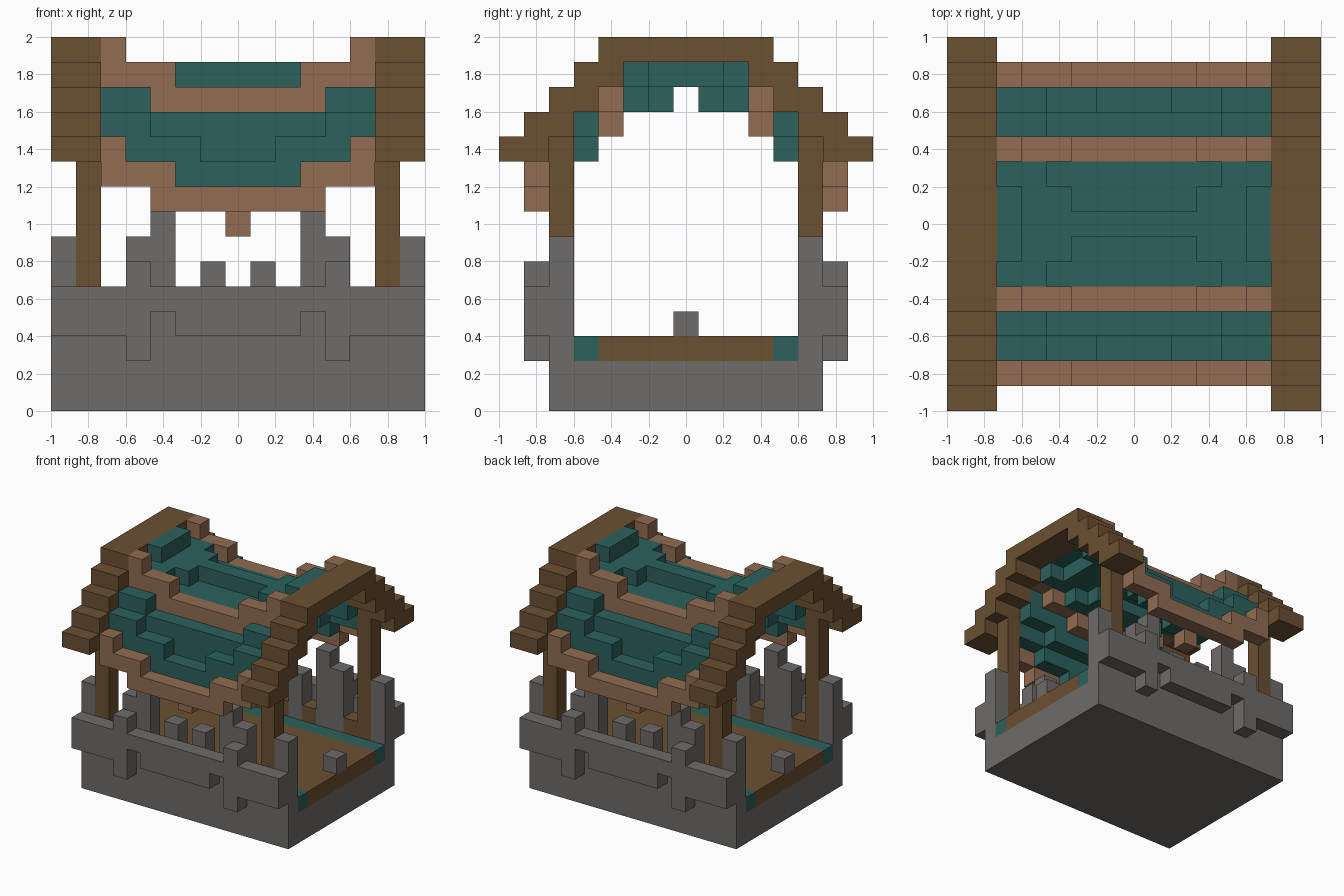
import bpy, bmesh
from mathutils import Vector

U = 2 / 15  # size of one block

cube = bpy.data.objects.get("Cube")
if cube:
    bpy.data.objects.remove(cube, do_unlink=True)


def material(name, rgb):
    m = bpy.data.materials.new(name)
    m.use_nodes = True
    m.diffuse_color = (*rgb, 1)
    m.node_tree.nodes["Principled BSDF"].inputs["Base Color"].default_value = (*rgb, 1)
    return m


STONE = material("grey_stone", (0.156, 0.147, 0.138))
WOOD = material("brown_wood", (0.147, 0.080, 0.032))
TRIM = material("light_wood", (0.287, 0.150, 0.084))
TEAL = material("teal_cloth", (0.025, 0.120, 0.107))

owner = {}  # block position -> part name
colours = {}


def block(part, mat, xs, ys, zs):
    """Fill inclusive block ranges, mirrored to both sides and both ends."""
    colours[part] = mat
    for x in range(xs[0], xs[1] + 1):
        for y in range(ys[0], ys[1] + 1):
            for z in range(zs[0], zs[1] + 1):
                for sx in (-1, 1):
                    for sy in (-1, 1):
                        owner[(sx * x, sy * y, z)] = part


def row(part, mat, y, tops, thick):
    """Sagging roof row: top block level for each x, from the middle outwards."""
    for x, top in enumerate(tops):
        block(part, mat, (x, x), (y, y), (top - thick + 1, top))


# Stone base and floor
block("stone_base", STONE, (0, 7), (0, 5), (0, 1))
block("stone_base", STONE, (0, 7), (5, 5), (2, 2))
block("wood_floor", WOOD, (0, 7), (0, 3), (2, 2))
block("floor_border", TEAL, (0, 7), (4, 4), (2, 2))
block("floor_block", STONE, (7, 7), (0, 0), (3, 3))

# Low inner panel with stone stakes of differing height
block("inner_panel", WOOD, (0, 5), (5, 5), (3, 3))
for x, top in ((1, 5), (3, 7), (4, 6), (7, 6)):
    block("stone_stakes", STONE, (x, x), (5, 5), (3, top))

# Outer rail with cross pieces
block("outer_rail", STONE, (0, 2), (6, 6), (3, 4))
block("outer_rail", STONE, (3, 3), (6, 6), (4, 4))
block("outer_rail", STONE, (4, 4), (6, 6), (2, 5))
block("outer_rail", STONE, (5, 7), (6, 6), (3, 4))

# Corner posts
block("corner_posts", WOOD, (6, 6), (5, 5), (3, 11))

# Stepped gable frames at both ends
block("gable_frames", WOOD, (6, 7), (0, 3), (14, 14))
for i in range(4):
    block("gable_frames", WOOD, (6, 7), (3 + i, 4 + i), (13 - i, 13 - i))

# Sagging roof covering
row("roof_ridge", TEAL, 0, (13, 13, 13, 13, 13, 14), 1)
row("roof_ridge", TEAL, 1, (12, 12, 12, 13, 13, 14), 1)
row("roof_ridge", TEAL, 2, (12, 12, 12, 12, 13, 13), 1)
row("upper_trim", TRIM, 3, (12, 12, 12, 13, 13, 14), 2)
row("roof_slope", TEAL, 4, (11, 11, 11, 11, 12, 12), 2)
row("roof_slope", TEAL, 5, (9, 9, 10, 10, 11, 11), 2)

# Eaves trim with a small hanging block
block("eaves_trim", TRIM, (0, 3), (6, 6), (8, 8))
block("eaves_trim", TRIM, (3, 5), (6, 6), (9, 9))
block("eaves_trim", TRIM, (5, 5), (6, 6), (10, 10))
block("eaves_pendant", TRIM, (0, 0), (5, 5), (7, 7))


def build(part):
    """Make one clean mesh from the outer faces of a part's blocks."""
    bm = bmesh.new()
    for cell in [c for c in owner if owner[c] == part]:
        for axis in range(3):
            for s in (-1, 1):
                n = Vector((0, 0, 0))
                n[axis] = s
                if tuple(int(a + b) for a, b in zip(cell, n)) in owner:
                    continue
                a = Vector((0, 0, 0))
                a[(axis + 1) % 3] = 0.5
                b = n.cross(a)
                mid = Vector(cell) + Vector((0, 0, 0.5)) + n * 0.5
                corners = (mid - a - b, mid + a - b, mid + a + b, mid - a + b)
                bm.faces.new([bm.verts.new(p * U) for p in corners])
    bmesh.ops.remove_doubles(bm, verts=bm.verts, dist=U / 100)
    bm.normal_update()
    for f in bm.faces:
        f.smooth = False
    mesh = bpy.data.meshes.new(part)
    bm.to_mesh(mesh)
    bm.free()
    mesh.materials.append(colours[part])
    bpy.context.collection.objects.link(bpy.data.objects.new(part, mesh))


for part in colours:
    build(part)
